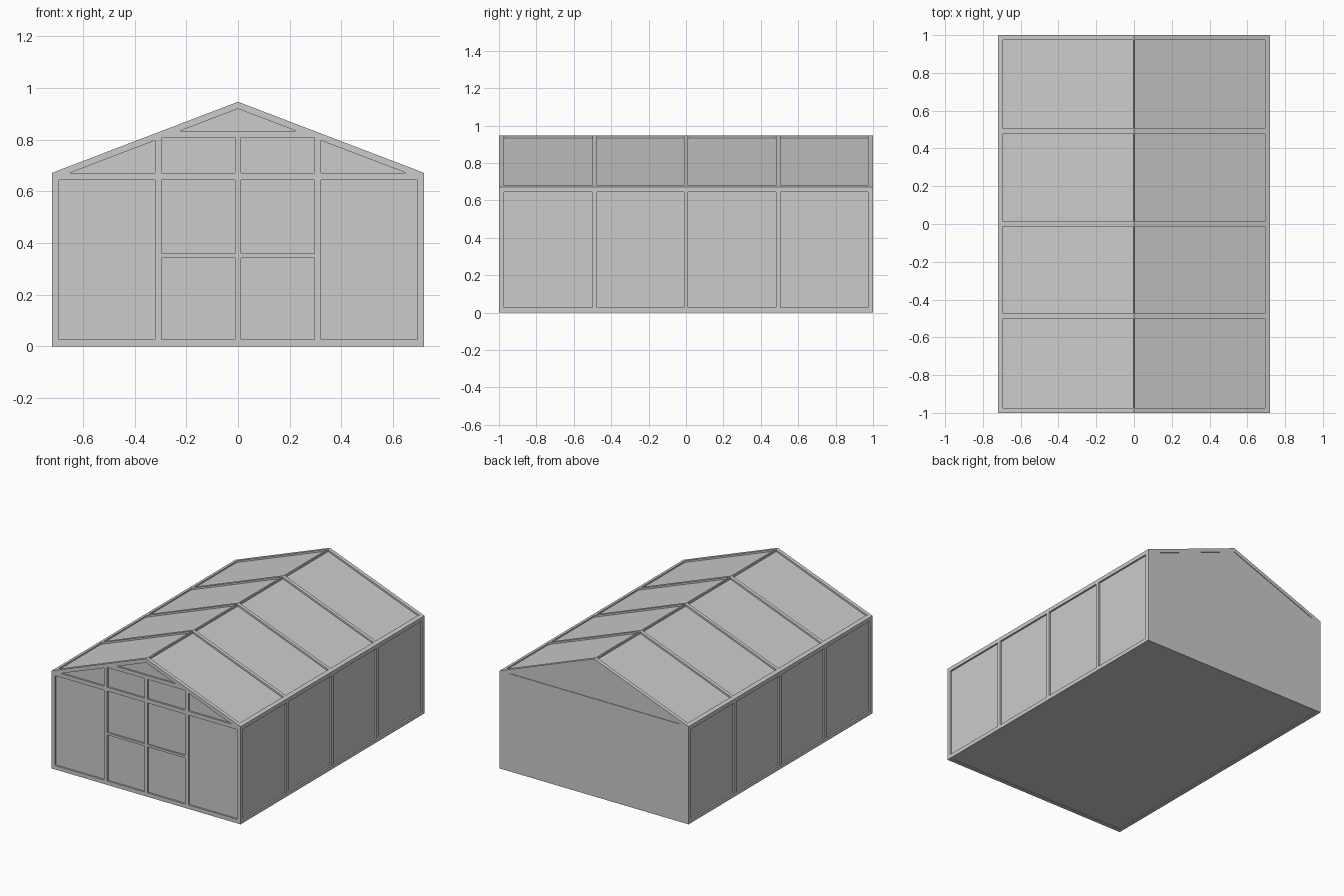
import bpy, bmesh

if "Cube" in bpy.data.objects:
    bpy.data.objects.remove(bpy.data.objects["Cube"])

W, L, EAVE, RIDGE, T = 0.72, 1.0, 0.672, 0.947, 0.027
REC = 0.012                       # recess of panes behind the frame
SLOPE = (RIDGE - EAVE) / W


def roof_z(x, drop=0.0):
    return RIDGE - SLOPE * abs(x) - drop


def prism(name, pts, y0, y1):
    """Extrude an x-z profile from y0 to y1."""
    bm = bmesh.new()
    face = bm.faces.new([bm.verts.new((x, y0, z)) for x, z in pts])
    ext = bmesh.ops.extrude_face_region(bm, geom=[face])
    moved = [v for v in ext["geom"] if isinstance(v, bmesh.types.BMVert)]
    bmesh.ops.translate(bm, verts=moved, vec=(0, y1 - y0, 0))
    bmesh.ops.recalc_face_normals(bm, faces=bm.faces)
    me = bpy.data.meshes.new(name)
    bm.to_mesh(me)
    bm.free()
    ob = bpy.data.objects.new(name, me)
    bpy.context.collection.objects.link(ob)
    return ob


def box(name, x0, x1, y0, y1, z0, z1):
    return prism(name, [(x0, z0), (x1, z0), (x1, z1), (x0, z1)], y0, y1)


def gable(drop, z0, w):
    """House-shaped outline below the roof line."""
    return [(-w, z0), (w, z0), (w, roof_z(w, drop)), (0, RIDGE - drop), (-w, roof_z(w, drop))]


# Rafter chevrons and side posts at each bay
for y0, y1 in [(-L, -L + T), (-0.5, -0.475), (-0.012, 0.012), (0.48, 0.505), (L - T, L)]:
    prism("rafter", [(-W, EAVE), (0, RIDGE), (W, EAVE), (W, EAVE - T),
                     (0, RIDGE - T), (-W, EAVE - T)], y0, y1)
    for s in (-1, 1):
        a, b = sorted((s * W, s * (W - T)))
        box("side_post", a, b, y0, y1, 0, EAVE - T)

# Long rails, side panes and roof panes, mirrored left and right
xr = W - 0.02
for s in (-1, 1):
    a, b = sorted((s * W, s * (W - T)))
    box("sill_rail", a, b, -L, L, 0, T)
    prism("eave_rail", [(s * x, z) for x, z in [
        (W - T, EAVE - T), (W, EAVE - T), (W, EAVE), (xr, roof_z(xr)),
        (W - T, roof_z(xr))]], -L, L)
    a, b = sorted((s * (W - REC), s * (W - REC - 0.006)))
    box("side_pane", a, b, -L + 0.015, L - 0.015, 0.01, EAVE - 0.01)
    prism("roof_pane", [(0, RIDGE - REC), (s * xr, roof_z(xr, REC)),
                        (s * xr, roof_z(xr, REC + 0.006)), (0, RIDGE - REC - 0.006)],
          -L + 0.015, L - 0.015)

# Ridge beam
prism("ridge_beam", [(-0.006, roof_z(0.006)), (0, RIDGE), (0.006, roof_z(0.006)),
                     (0.006, RIDGE - T), (-0.006, RIDGE - T)], -L, L)

# Front frame
f0, f1 = -L, -L + T
box("front_sill", -W, W, f0, f1, 0, T)
box("front_eave_bar", -W, W, f0, f1, EAVE - T, EAVE)
box("front_collar_bar", -0.29, 0.29, f0, f1, 0.808, 0.834)
for s in (-1, 1):
    a, b = s * 0.296, s * 0.322
    prism("door_post", [(a, 0), (b, 0), (b, roof_z(b, 0.005)), (a, roof_z(a, 0.005))], f0, f1)
box("door_middle_stile", -0.011, 0.011, f0, f1, T, 0.81)
box("door_middle_rail", -0.296, 0.296, f0, f1, 0.343, 0.359)
prism("front_pane", gable(0.015, 0.01, W - 0.015), f0 + REC, f0 + REC + 0.006)

# Plain back wall with a slightly set back gable
box("back_wall", -W, W, L - 0.01, L, 0, EAVE)
prism("back_gable", gable(0.015, EAVE - 0.01, W - 0.02), L - 0.012, L - 0.004)
box("back_sill", -W, W, L - T, L, 0, T)

# Floor
box("floor", -W + 0.015, W - 0.015, -L + 0.015, L - 0.015, 0.004, 0.012)
